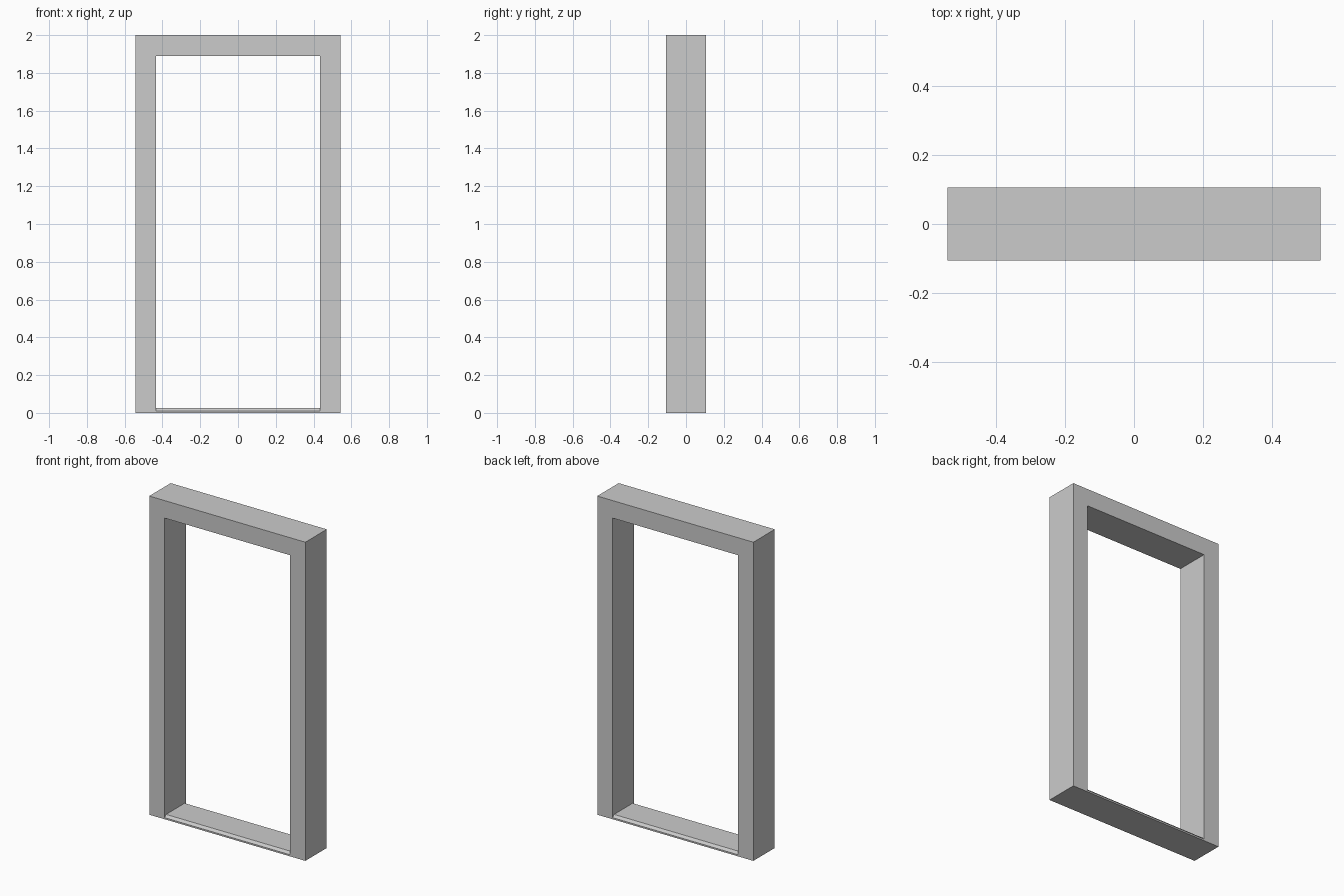
import bpy, bmesh

if "Cube" in bpy.data.objects:
    bpy.data.objects.remove(bpy.data.objects["Cube"])

HALF_W, HALF_D, HEIGHT = 0.542, 0.106, 2.0   # outer size
OPEN_X, OPEN_TOP = 0.435, 1.89               # opening
SILL_EDGE, SILL_TOP, SILL_CHAMFER = 0.01, 0.025, 0.014


def extrude_profile(name, points, offset):
    """Make a closed solid from a planar profile extruded along offset."""
    bm = bmesh.new()
    face = bm.faces.new([bm.verts.new(p) for p in points])
    result = bmesh.ops.extrude_face_region(bm, geom=[face], use_keep_orig=True)
    verts = [v for v in result["geom"] if isinstance(v, bmesh.types.BMVert)]
    bmesh.ops.translate(bm, verts=verts, vec=offset)
    bmesh.ops.recalc_face_normals(bm, faces=bm.faces)
    mesh = bpy.data.meshes.new(name)
    bm.to_mesh(mesh)
    bm.free()
    obj = bpy.data.objects.new(name, mesh)
    bpy.context.collection.objects.link(obj)
    return obj


# Jambs and header as one continuous piece
outline = [(-HALF_W, 0), (-HALF_W, HEIGHT), (HALF_W, HEIGHT), (HALF_W, 0),
           (OPEN_X, 0), (OPEN_X, OPEN_TOP), (-OPEN_X, OPEN_TOP), (-OPEN_X, 0)]
extrude_profile("door_frame", [(x, -HALF_D, z) for x, z in outline],
                (0, 2 * HALF_D, 0))

# Low threshold with chamfered front and back edges
inner = HALF_D - SILL_CHAMFER
section = [(-HALF_D, 0), (-HALF_D, SILL_EDGE), (-inner, SILL_TOP),
           (inner, SILL_TOP), (HALF_D, SILL_EDGE), (HALF_D, 0)]
extrude_profile("threshold", [(-OPEN_X, y, z) for y, z in section],
                (2 * OPEN_X, 0, 0))
